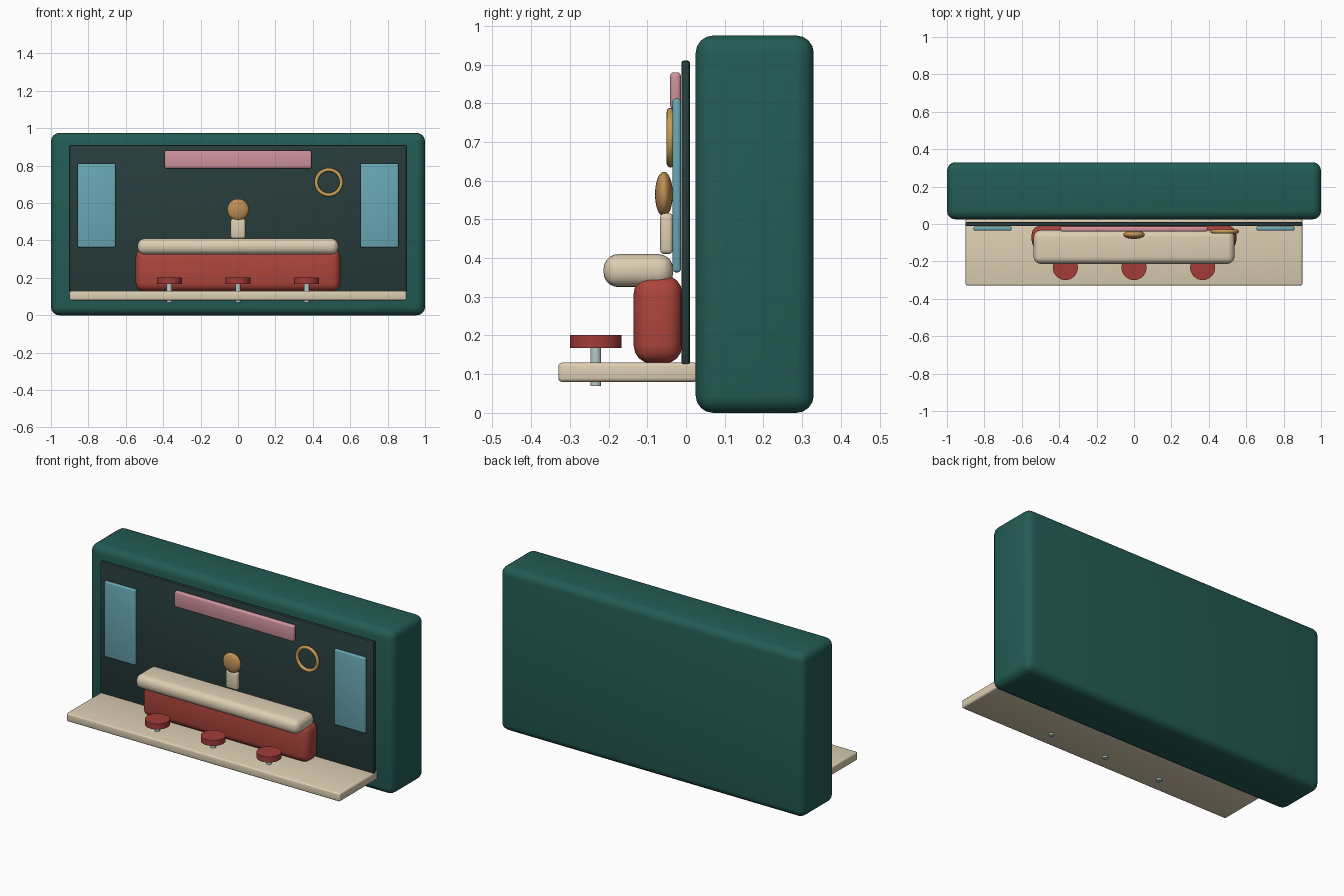
import bpy
import math

if "Cube" in bpy.data.objects:
    bpy.data.objects.remove(bpy.data.objects["Cube"])


def material(name, rgb):
    m = bpy.data.materials.new(name)
    m.diffuse_color = (*rgb, 1)
    m.use_nodes = True
    m.node_tree.nodes["Principled BSDF"].inputs["Base Color"].default_value = m.diffuse_color
    return m


GREEN = material("deep green", (0.017, 0.105, 0.09))
DARK = material("dark slate", (0.02, 0.045, 0.043))
CREAM = material("cream", (0.72, 0.62, 0.45))
RED = material("red", (0.42, 0.06, 0.045))
SEAT = material("seat red", (0.36, 0.045, 0.04))
BLUE = material("window blue", (0.14, 0.39, 0.46))
PINK = material("pink", (0.62, 0.29, 0.33))
GOLD = material("gold", (0.58, 0.34, 0.09))
TAN = material("tan", (0.52, 0.27, 0.09))
METAL = material("metal", (0.45, 0.6, 0.58))


def finish(name, mat):
    ob = bpy.context.object
    ob.name = name
    ob.data.materials.append(mat)
    bpy.ops.object.shade_smooth_by_angle(angle=math.radians(35))
    return ob


def box(name, x, y, z, mat, bevel=0.0, segments=4):
    """Rounded box from (min, max) ranges."""
    spans = (x, y, z)
    bpy.ops.mesh.primitive_cube_add(size=1)
    ob = bpy.context.object
    for v in ob.data.vertices:
        v.co = [(a + b) / 2 + c * (b - a) for (a, b), c in zip(spans, v.co)]
    if bevel:
        mod = ob.modifiers.new("rounding", 'BEVEL')
        mod.width = bevel
        mod.segments = segments
        bpy.ops.object.modifier_apply(modifier=mod.name)
    return finish(name, mat)


def cylinder(name, x, y, z, radius, mat):
    bpy.ops.mesh.primitive_cylinder_add(vertices=32, radius=radius, depth=z[1] - z[0],
                                        location=(x, y, (z[0] + z[1]) / 2))
    return finish(name, mat)


# Main shell and inset back wall
box("shell", (-1, 1), (0.025, 0.33), (0, 0.975), GREEN, 0.045)
box("back_wall", (-0.9, 0.9), (-0.012, 0.01), (0.125, 0.91), DARK, 0.006, 2)

# Projecting floor
box("floor", (-0.9, 0.9), (-0.33, 0.03), (0.08, 0.13), CREAM, 0.01, 3)

# Counter
box("counter_base", (-0.547, 0.547), (-0.135, -0.01), (0.128, 0.355), RED, 0.045)
box("counter_top", (-0.537, 0.537), (-0.213, -0.033), (0.325, 0.41), CREAM, 0.038, 5)

# Windows and sign board
for side, lo, hi in (("left", -0.858, -0.654), ("right", 0.654, 0.858)):
    box(side + "_window", (lo, hi), (-0.035, -0.013), (0.363, 0.812), BLUE, 0.008, 3)
box("sign_board", (-0.393, 0.393), (-0.041, -0.013), (0.785, 0.88), PINK, 0.01, 3)

# Wall ring
bpy.ops.mesh.primitive_torus_add(location=(0.485, -0.04, 0.711), rotation=(math.pi / 2, 0, 0),
                                 major_radius=0.067, minor_radius=0.01,
                                 major_segments=40, minor_segments=12)
finish("wall_ring", GOLD)

# Figure behind the counter
box("figure_body", (-0.039, 0.039), (-0.067, -0.033), (0.41, 0.516), CREAM, 0.012, 3)
bpy.ops.mesh.primitive_uv_sphere_add(segments=32, ring_count=16, radius=1,
                                     location=(0, -0.057, 0.565))
bpy.context.object.scale = (0.058, 0.023, 0.058)
bpy.ops.object.transform_apply(location=False, rotation=False, scale=True)
finish("figure_head", TAN)

# Stools, posts passing through the floor
for i, x in enumerate((-0.367, 0, 0.367)):
    cylinder(f"stool_seat_{i + 1}", x, -0.233, (0.168, 0.201), 0.067, SEAT)
    cylinder(f"stool_post_{i + 1}", x, -0.233, (0.069, 0.17), 0.014, METAL)
